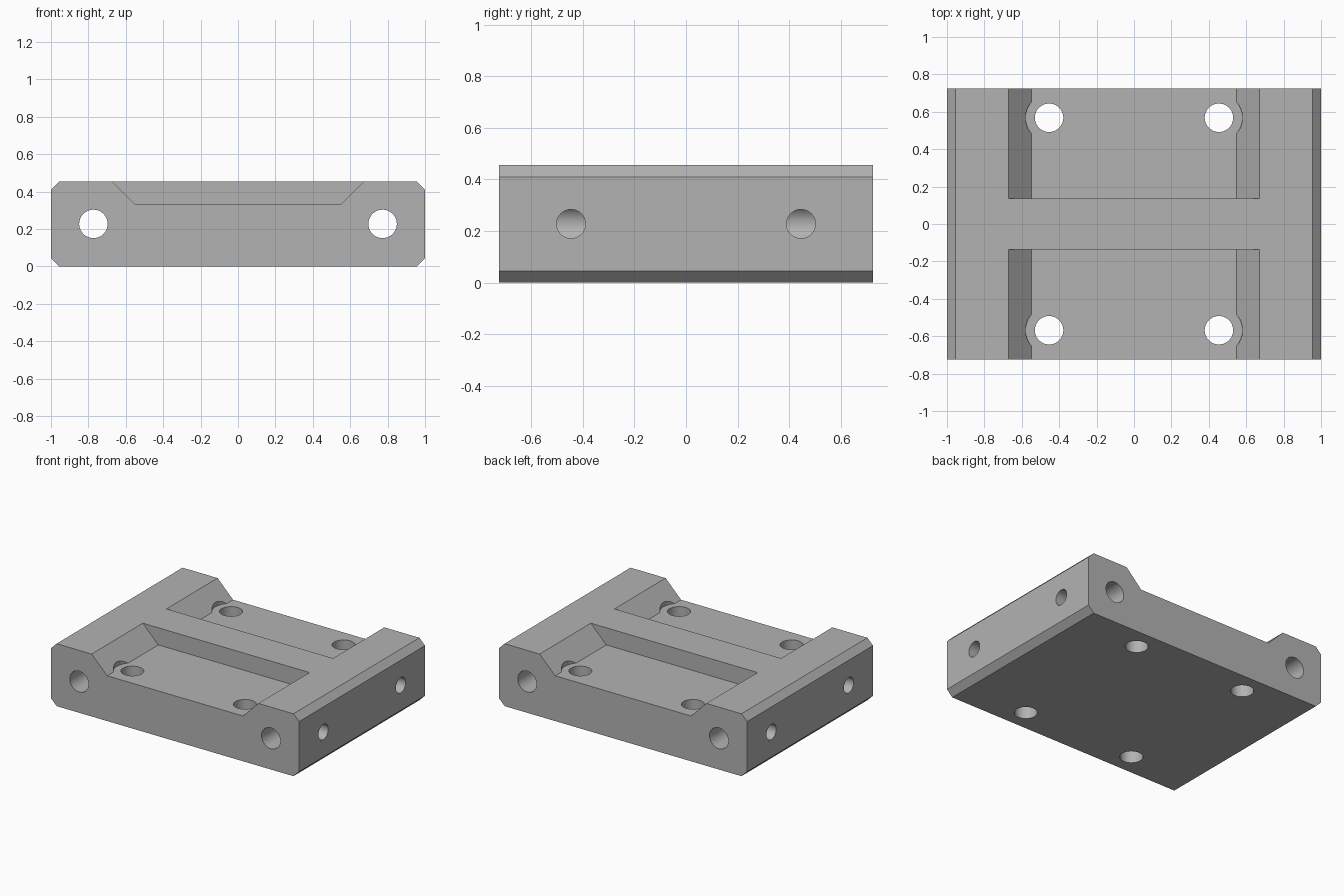
import bpy
import bmesh
from math import radians
from mathutils import Matrix

cube = bpy.data.objects.get("Cube")
if cube:
    bpy.data.objects.remove(cube, do_unlink=True)

W, D, H = 1.0, 0.725, 0.455      # half width, half depth, height
C = 0.045                        # edge chamfer
FLOOR = 0.33                     # pocket floor height
MID = H / 2

grey = bpy.data.materials.new("machined grey")
grey.use_nodes = True
colour = (0.45, 0.45, 0.45, 1)
grey.diffuse_color = colour
grey.node_tree.nodes["Principled BSDF"].inputs["Base Color"].default_value = colour


def finish(name, bm):
    bmesh.ops.recalc_face_normals(bm, faces=bm.faces)
    mesh = bpy.data.meshes.new(name)
    bm.to_mesh(mesh)
    bm.free()
    mesh.materials.append(grey)
    ob = bpy.data.objects.new(name, mesh)
    bpy.context.collection.objects.link(ob)
    return ob


def prism(name, profile, y0, y1):
    """Extrude an x-z profile along y."""
    bm = bmesh.new()
    face = bm.faces.new([bm.verts.new((x, y0, z)) for x, z in profile])
    new = bmesh.ops.extrude_face_region(bm, geom=[face])["geom"]
    verts = [v for v in new if isinstance(v, bmesh.types.BMVert)]
    bmesh.ops.translate(bm, verts=verts, vec=(0, y1 - y0, 0))
    return finish(name, bm)


def drill(name, radius, length, centre, axis="Z"):
    """Cylinder cutter along the given axis."""
    turn = {"X": Matrix.Rotation(radians(90), 4, "Y"),
            "Y": Matrix.Rotation(radians(90), 4, "X"),
            "Z": Matrix.Identity(4)}[axis]
    bm = bmesh.new()
    bmesh.ops.create_cone(bm, cap_ends=True, segments=64, radius1=radius,
                          radius2=radius, depth=length,
                          matrix=Matrix.Translation(centre) @ turn)
    return finish(name, bm)


# Block with chamfered long edges
block = prism("mounting_block", [
    (-W + C, 0), (W - C, 0), (W, C), (W, H - C),
    (W - C, H), (-W + C, H), (-W, H - C), (-W, C)], -D, D)

cutters = []
low, high, over = 0.547, 0.672, 0.125
for sy in (-1, 1):
    # Open pocket with sloping sides, either side of the centre rib
    cutters.append(prism("pocket", [
        (-low, FLOOR), (low, FLOOR),
        (high + over, H + over), (-high - over, H + over)],
        sy * 0.136, sy * (D + 0.1)))
for sx in (-1, 1):
    # Long bores from front to back
    cutters.append(drill("long_bore", 0.076, 2, (sx * 0.773, 0, MID), "Y"))
    for sy in (-1, 1):
        # Bolt holes, their counterbores and the side ports into the long bores
        x, y = sx * 0.454, sy * 0.568
        cutters.append(drill("bolt_hole", 0.076, 2, (x, y, 0)))
        cutters.append(drill("counterbore", 0.126, 0.4, (x, y, FLOOR + 0.2)))
        cutters.append(drill("side_port", 0.056, 0.4,
                             (sx * 0.973, sy * 0.446, MID), "X"))

# Cut everything out of the block
bpy.ops.object.select_all(action="DESELECT")
block.select_set(True)
bpy.context.view_layer.objects.active = block
for cutter in cutters:
    mod = block.modifiers.new("cut", "BOOLEAN")
    mod.operation = "DIFFERENCE"
    mod.solver = "EXACT"
    mod.object = cutter
    bpy.ops.object.modifier_apply(modifier=mod.name)
    bpy.data.objects.remove(cutter, do_unlink=True)

bpy.ops.object.shade_smooth_by_angle(angle=radians(30))
